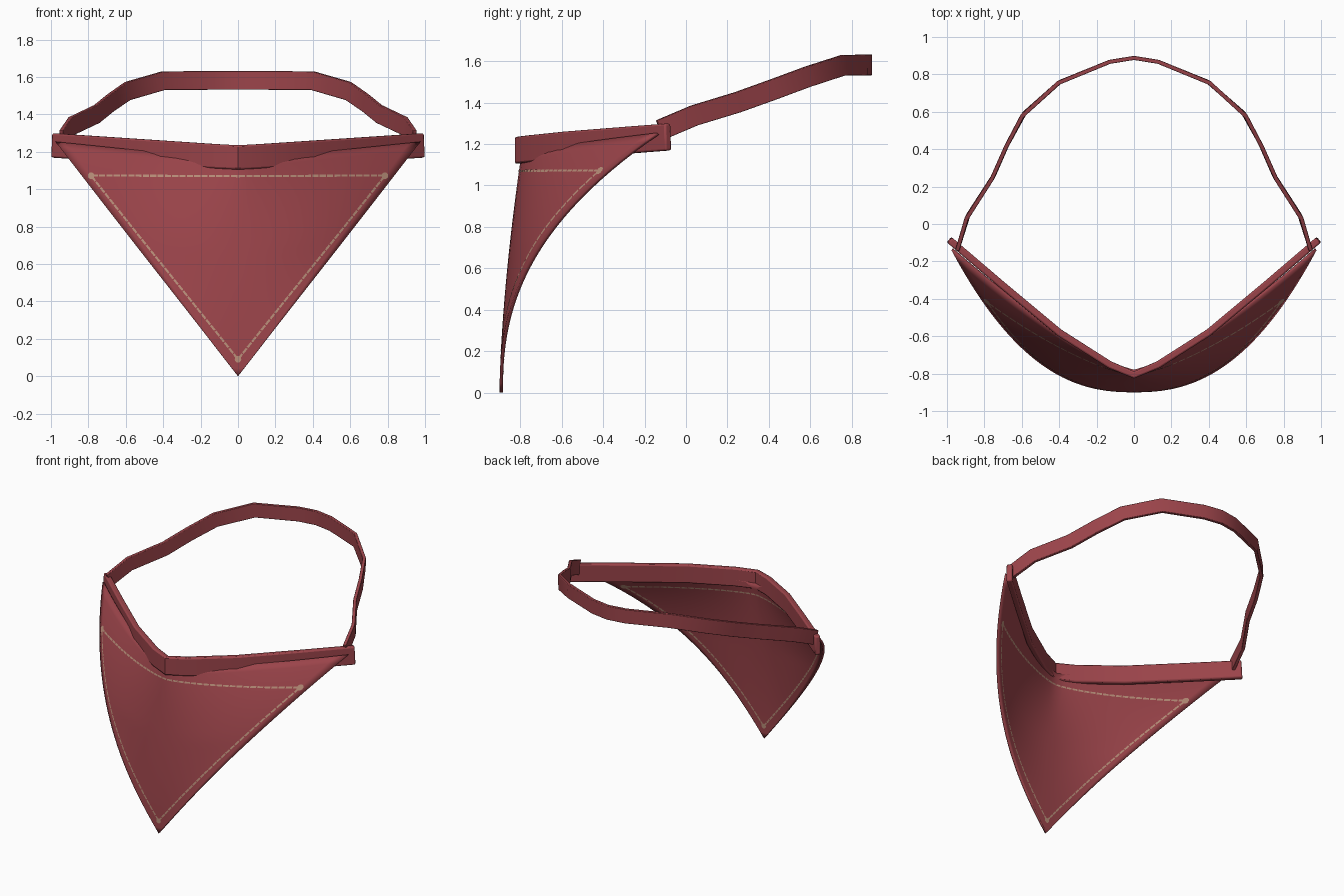
import bpy, bmesh, math
from mathutils import Vector

if "Cube" in bpy.data.objects:
    bpy.data.objects.remove(bpy.data.objects["Cube"])


def material(name, rgb):
    m = bpy.data.materials.new(name)
    m.diffuse_color = (*rgb, 1)
    m.use_nodes = True
    m.node_tree.nodes["Principled BSDF"].inputs["Base Color"].default_value = m.diffuse_color
    return m


RED = material("faded red cloth", (0.33, 0.058, 0.069))
THREAD = material("tan thread", (0.48, 0.27, 0.19))


def finish(name, bm, mat, angle=35):
    me = bpy.data.meshes.new(name)
    bm.to_mesh(me)
    bm.free()
    me.materials.append(mat)
    ob = bpy.data.objects.new(name, me)
    bpy.context.collection.objects.link(ob)
    bpy.ops.object.select_all(action='DESELECT')
    ob.select_set(True)
    bpy.context.view_layer.objects.active = ob
    bpy.ops.object.shade_smooth_by_angle(angle=math.radians(angle))
    return ob


def ribbon(name, half, height, thick, bevel):
    """Flat strip swept along a half path (centre first), mirrored in x."""
    half = [Vector(p) for p in half]
    pts = [Vector((-p.x, p.y, p.z)) for p in half[:0:-1]] + half
    bm = bmesh.new()
    rings = []
    for i, p in enumerate(pts):
        a, b = pts[max(i - 1, 0)], pts[min(i + 1, len(pts) - 1)]
        t = (b - a).normalized()
        n = t.cross(Vector((0, 0, 1))).normalized()
        u = n.cross(t)
        rings.append([bm.verts.new(p + n * sn * thick / 2 + u * su * height / 2)
                      for sn, su in ((1, 1), (1, -1), (-1, -1), (-1, 1))])
    for r, q in zip(rings, rings[1:]):
        for k in range(4):
            bm.faces.new((r[k], r[(k + 1) % 4], q[(k + 1) % 4], q[k]))
    bm.faces.new(rings[0])
    bm.faces.new(rings[-1][::-1])
    bmesh.ops.recalc_face_normals(bm, faces=bm.faces)
    ob = finish(name, bm, RED)
    mod = ob.modifiers.new("soft edges", 'BEVEL')
    mod.width, mod.segments = bevel, 2
    mod.limit_method, mod.angle_limit = 'ANGLE', math.radians(60)
    return ob


# Draped triangular cloth: t runs from the tip up, s runs from side to side
W, THICK = 0.972, 0.016


def drape(s, t):
    a = abs(s)
    mid = -0.892 + 0.105 * t ** 1.6
    edge = -0.892 + 0.757 * t ** 2.4
    power = min(2, 1.3 + (1 - t) * 1.7)
    return Vector((W * s * t, mid + (edge - mid) * a ** power, t * (1.15 + 0.1 * a)))


def on_cloth(x, z, off):
    """Point above cloth position (x, z), lifted along the normal."""
    def at(x, z):
        t = (z - 0.1 * abs(x) / W) / 1.15
        return drape(max(-1, min(1, x / (W * t))), t)
    e = 0.004
    n = (at(x + e, z) - at(x - e, z)).cross(at(x, z + e) - at(x, z - e)).normalized()
    return at(x, z) + n * off


bm = bmesh.new()
NS, NT = 32, 28
tip = bm.verts.new(drape(0, 0))
rows = [[bm.verts.new(drape(2 * i / NS - 1, j / NT)) for i in range(NS + 1)]
        for j in range(1, NT + 1)]
for i in range(NS):
    bm.faces.new((tip, rows[0][i + 1], rows[0][i]))
    for r, q in zip(rows, rows[1:]):
        bm.faces.new((r[i], r[i + 1], q[i + 1], q[i]))
bmesh.ops.recalc_face_normals(bm, faces=bm.faces)
cloth = finish("draped_cloth", bm, RED, 60)
sol = cloth.modifiers.new("thickness", 'SOLIDIFY')
sol.thickness, sol.offset = THICK, 0

# Folded band along the top edge
ribbon("folded_band", [(0, -0.807, 1.17), (0.13, -0.752, 1.177), (0.4, -0.58, 1.195),
                       (0.7, -0.33, 1.215), (0.987, -0.085, 1.234)], 0.13, 0.038, 0.009)

# Strap around the back of the head
ribbon("back_strap", [(0, 0.888, 1.582), (0.13, 0.867, 1.582), (0.4, 0.757, 1.58),
                      (0.59, 0.587, 1.525), (0.68, 0.42, 1.463), (0.755, 0.25, 1.402),
                      (0.89, 0.04, 1.338), (0.94, -0.125, 1.268)], 0.1, 0.022, 0.003)

# Stitching: short flat dashes on both sides of the cloth, with corner knots
bm = bmesh.new()


def plate(outline):
    for side in (1, -1):
        f = bm.faces.new([bm.verts.new(on_cloth(x, z, side * (THICK / 2 + 0.002)))
                          for x, z in outline[::side]])


def stitch(a, b, count, width=0.011):
    a, b = Vector(a), Vector(b)
    d = (b - a).normalized()
    n = Vector((-d.y, d.x)) * width / 2
    for i in range(count):
        p, q = a.lerp(b, (i + 0.08) / count), a.lerp(b, (i + 0.92) / count)
        plate([p - n, q - n, q + n, p + n])


corners = [(0, 0.09), (0.78, 1.068), (-0.78, 1.068)]
for k in range(3):
    stitch(corners[k], corners[(k + 1) % 3], 40 if k == 1 else 32)
for cx, cz in corners:
    plate([(cx + 0.018 * math.cos(k * math.pi / 5), cz + 0.018 * math.sin(k * math.pi / 5))
           for k in range(10)])
finish("stitching", bm, THREAD)
